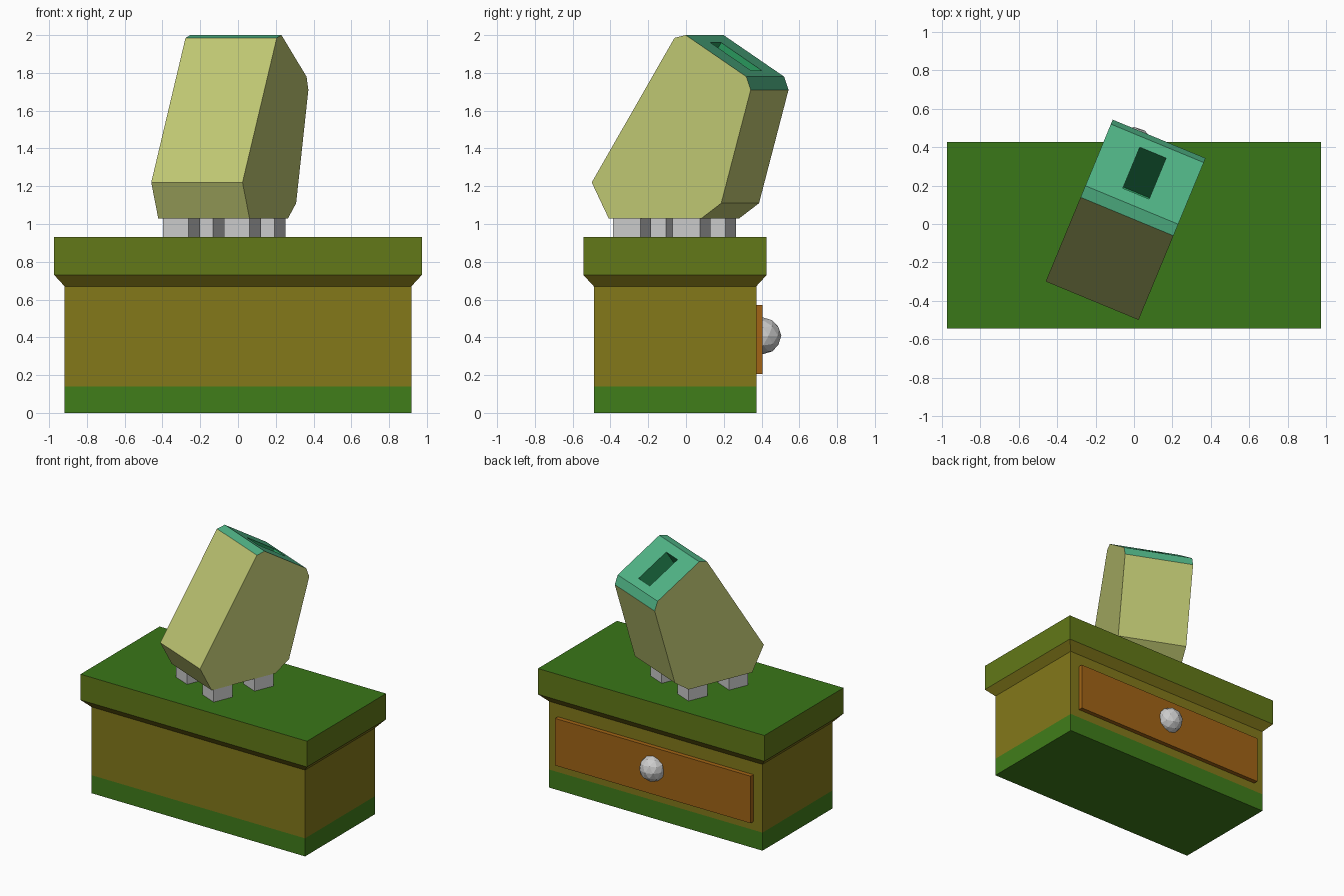
import bpy, bmesh, math
from mathutils import Vector, Matrix

if "Cube" in bpy.data.objects:
    bpy.data.objects.remove(bpy.data.objects["Cube"])


def mat(name, r, g, b):
    m = bpy.data.materials.new(name)
    m.diffuse_color = [(c / 255) ** 2.2 for c in (r, g, b)] + [1]
    m.use_nodes = True
    m.node_tree.nodes["Principled BSDF"].inputs["Base Color"].default_value = m.diffuse_color
    return m


def finish(bm, name, mats=()):
    bmesh.ops.recalc_face_normals(bm, faces=bm.faces)
    me = bpy.data.meshes.new(name)
    bm.to_mesh(me)
    bm.free()
    ob = bpy.data.objects.new(name, me)
    for m in mats:
        me.materials.append(m)
    bpy.context.collection.objects.link(ob)
    return ob


def box(name, lo, hi, mats=()):
    lo, hi = Vector(lo), Vector(hi)
    bm = bmesh.new()
    bmesh.ops.create_cube(bm, size=1)
    for v in bm.verts:
        v.co = (lo + hi) / 2 + v.co * (hi - lo)
    return finish(bm, name, mats)


green = mat("green_paint", 66, 124, 32)
top_green = mat("top_green", 60, 118, 30)
olive = mat("olive_wood", 130, 120, 32)
lip = mat("lip_olive_green", 98, 120, 30)
orange = mat("drawer_orange", 160, 100, 28)
cream = mat("case_yellow_green", 190, 198, 114)
teal = mat("cap_teal", 82, 180, 134)
slot_green = mat("slot_green", 45, 150, 92)

# Cabinet: stacked rectangles from plinth to table top, one colour per band
levels = [(0, 0), (0, .14), (0, .67), (.055, .73), (.055, .93)]
bm = bmesh.new()
rings = [[bm.verts.new((sx * (.918 + o), -.058 + sy * (.43 + o), z))
          for sx, sy in ((-1, -1), (1, -1), (1, 1), (-1, 1))] for o, z in levels]
bm.faces.new(rings[0])
for i, band in enumerate((0, 1, 1, 2)):
    for k in range(4):
        j = (k + 1) % 4
        f = bm.faces.new((rings[i][k], rings[i][j], rings[i + 1][j], rings[i + 1][k]))
        f.material_index = band
bm.faces.new(rings[-1]).material_index = 3
finish(bm, "cabinet", (green, olive, lip, top_green))

# Drawer front and faceted knob on the back side
box("drawer_front", (-.84, .36, .205), (.84, .406, .57), (orange,))
bm = bmesh.new()
bmesh.ops.create_icosphere(bm, subdivisions=2, radius=.097,
                           matrix=Matrix.Translation((0, .408, .408)))
finish(bm, "drawer_knob")

# Turned appliance case: side profile extruded across its width
turn = Matrix.Rotation(math.radians(-22.5), 4, 'Z')
profile = [(-.355, 1.03), (-.452, 1.22), (.022, 1.985), (.087, 2.0),
           (.434, 1.78), (.459, 1.71), (.29, 1.11), (.177, 1.03)]
u0, u1 = -.31, .213
bm = bmesh.new()
left = [bm.verts.new((u0, y, z)) for y, z in profile]
right = [bm.verts.new((u1, y, z)) for y, z in profile]
bm.faces.new(left)
bm.faces.new(right)
n = len(profile)
slope = None
for i in range(n):
    j = (i + 1) % n
    f = bm.faces.new((left[i], left[j], right[j], right[i]))
    f.material_index = 1 if i in (2, 3, 4) else 0
    if i == 3:
        slope = f
bmesh.ops.recalc_face_normals(bm, faces=bm.faces)

# Deep slot in the sloping cap
bmesh.ops.inset_individual(bm, faces=[slope], thickness=.08)
mid = slope.calc_center_median()
normal = slope.normal.copy()
for v in slope.verts:
    y = .15 if v.co.y < mid.y else .381
    v.co = (-.125 if v.co.x < mid.x else .023, y, 2.0 - (y - .087) * .22 / .347)
floor = bmesh.ops.extrude_discrete_faces(bm, faces=[slope])["faces"][0]
for v in floor.verts:
    v.co -= normal * .42
for f in [floor] + [e for edge in floor.edges for e in edge.link_faces]:
    f.material_index = 2
finish(bm, "appliance_case", (cream, teal, slot_green)).matrix_world = turn

# Four square feet
for u, side in ((-.218, "left"), (.132, "right")):
    for v, end in ((-.254, "front"), (.086, "back")):
        box(f"{end}_{side}_foot", (u - .073, v - .079, .93),
            (u + .073, v + .079, 1.03)).matrix_world = turn
